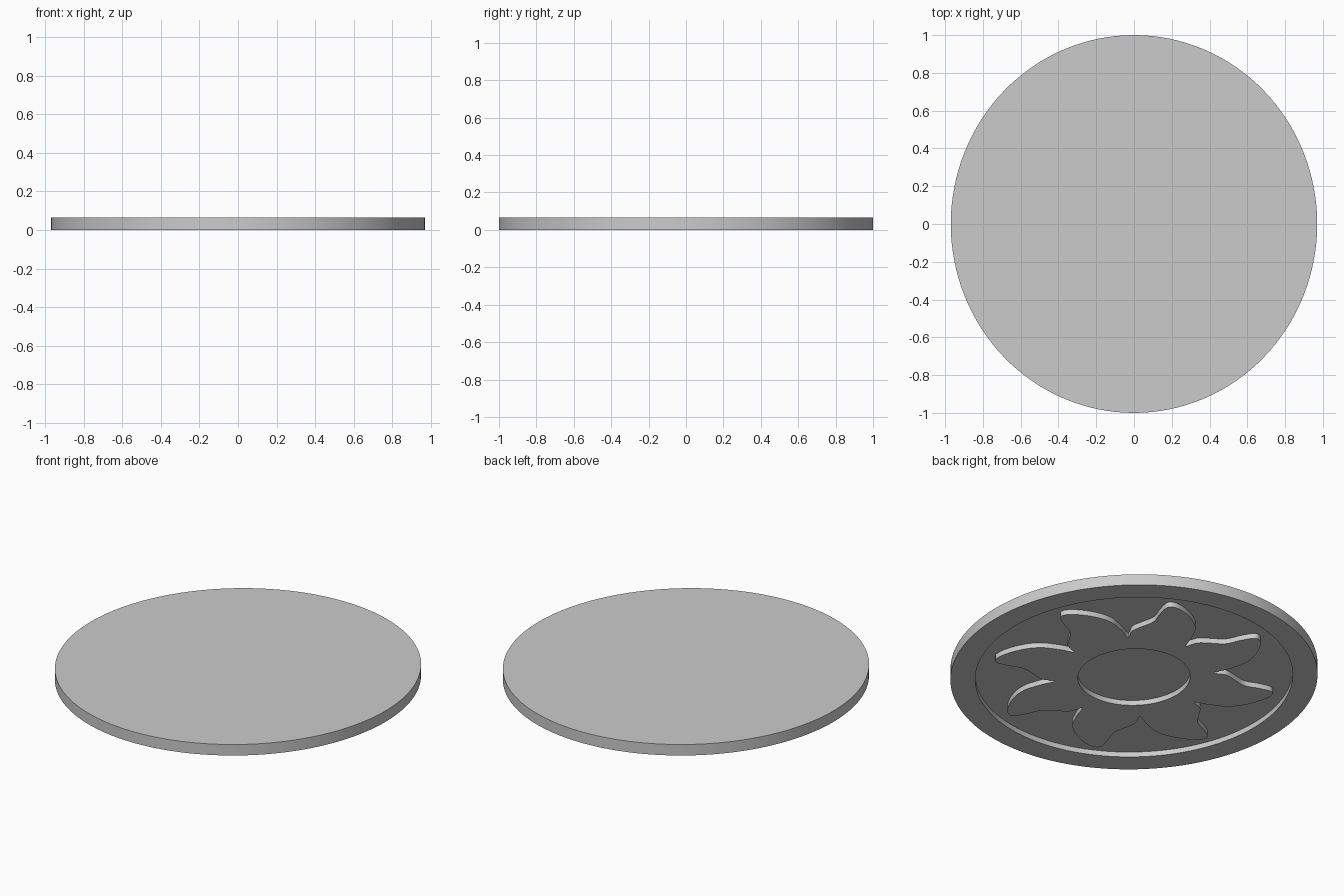
import bpy, bmesh, math
from mathutils import Vector

if "Cube" in bpy.data.objects:
    bpy.data.objects.remove(bpy.data.objects["Cube"], do_unlink=True)

HEIGHT, DEPTH, SQUASH = 0.065, 0.03, 0.97

grey = bpy.data.materials.new("plain_grey")
grey.use_nodes = True
color = (0.6, 0.6, 0.6, 1)
grey.diffuse_color = color
grey.node_tree.nodes["Principled BSDF"].inputs["Base Color"].default_value = color


def circle(radius, sides=128):
    return [Vector((radius * math.cos(math.tau * i / sides),
                    radius * math.sin(math.tau * i / sides))) for i in range(sides)]


def smooth_loop(points, steps=4):
    """Closed Catmull-Rom curve through the points."""
    out, n = [], len(points)
    for i in range(n):
        a, b, c, d = (points[(i + k) % n] for k in (-1, 0, 1, 2))
        for s in range(steps):
            t = s / steps
            out.append(0.5 * (2 * b + (c - a) * t + (2 * a - 5 * b + 4 * c - d) * t ** 2
                              + (3 * b - a - 3 * c + d) * t ** 3))
    return out


def prism(name, outline, low, high):
    """Solid with the given flat outline, squashed slightly in x."""
    bm = bmesh.new()
    face = bm.faces.new([bm.verts.new((p.x * SQUASH, p.y, low)) for p in outline])
    extruded = bmesh.ops.extrude_face_region(bm, geom=[face])["geom"]
    bmesh.ops.translate(bm, vec=(0, 0, high - low),
                        verts=[v for v in extruded if isinstance(v, bmesh.types.BMVert)])
    bmesh.ops.recalc_face_normals(bm, faces=bm.faces)
    mesh = bpy.data.meshes.new(name)
    bm.to_mesh(mesh)
    bm.free()
    mesh.materials.append(grey)
    obj = bpy.data.objects.new(name, mesh)
    bpy.context.collection.objects.link(obj)
    return obj


def subtract(target, cutter):
    cutter.hide_render = True
    mod = target.modifiers.new("cut", "BOOLEAN")
    mod.operation, mod.solver, mod.object = "DIFFERENCE", "EXACT", cutter
    bpy.context.view_layer.objects.active = target
    bpy.ops.object.modifier_apply(modifier=mod.name)
    bpy.data.objects.remove(cutter, do_unlink=True)


# One wavy flame as (degrees, radius), repeated eight times around the sun
flame = [(0, .43), (3, .50), (5, .55), (7, .60), (11, .66), (17, .725), (23, .775),
         (27, .775), (29, .70), (30.5, .61), (36, .55), (42, .50)]
sun = []
for k in range(8):
    for degrees, radius in flame:
        # Angles are measured from below, so the turn is reversed seen from above
        a = -math.radians(degrees + 45 * k)
        sun.append(Vector((radius * math.cos(a), radius * math.sin(a))))

# Disc with a sunken ring around a raised sun, and a sunken centre
disc = prism("disc", circle(1.0), 0, HEIGHT)
ring_cutter = prism("ring_cutter", circle(0.865), -0.05, DEPTH)
subtract(ring_cutter, prism("sun_cutter", smooth_loop(sun), -0.1, 0.1))
subtract(disc, ring_cutter)
subtract(disc, prism("centre_cutter", circle(0.306, 96), -0.05, DEPTH))

# Smooth the round walls and keep the rims sharp
bpy.ops.object.select_all(action="DESELECT")
disc.select_set(True)
bpy.context.view_layer.objects.active = disc
bpy.ops.object.shade_smooth_by_angle(angle=math.radians(35))
